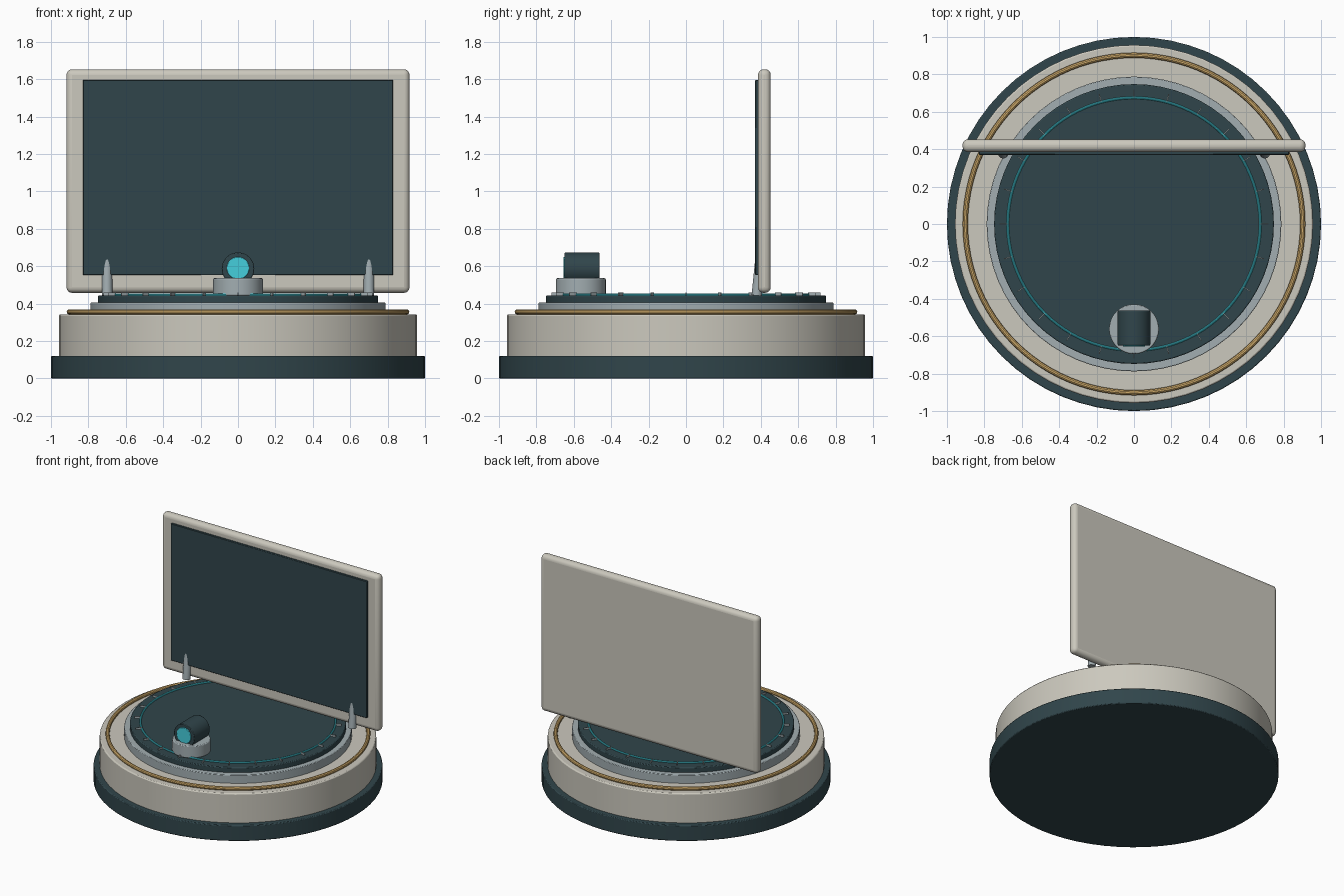
import bpy
from math import pi, cos, sin, atan

if "Cube" in bpy.data.objects:
    bpy.data.objects.remove(bpy.data.objects["Cube"])


def mat(name, rgb):
    m = bpy.data.materials.new(name)
    m.diffuse_color = (*rgb, 1)
    m.use_nodes = True
    m.node_tree.nodes["Principled BSDF"].inputs["Base Color"].default_value = m.diffuse_color
    return m


DARK = mat("dark_slate", (0.03, 0.06, 0.07))
CREAM = mat("cream", (0.60, 0.58, 0.51))
GOLD = mat("gold", (0.65, 0.42, 0.15))
CYAN = mat("cyan", (0.06, 0.62, 0.72))
GREY = mat("metal", (0.36, 0.42, 0.44))


def finish(name, material, bevel=0, segments=2):
    ob = bpy.context.object
    ob.name = name
    ob.data.materials.append(material)
    bpy.ops.object.transform_apply(location=False, rotation=False, scale=True)
    if bevel:
        b = ob.modifiers.new("bevel", 'BEVEL')
        b.width = bevel
        b.segments = segments
    bpy.ops.object.shade_smooth_by_angle(angle=0.6)
    return ob


def cyl(name, r, depth, loc, material, rot=(0, 0, 0), bevel=0, verts=64):
    bpy.ops.mesh.primitive_cylinder_add(vertices=verts, radius=r, depth=depth,
                                        location=loc, rotation=rot)
    return finish(name, material, bevel)


def disc(name, r, z0, z1, material, bevel, xy=(0, 0), verts=64):
    return cyl(name, r, z1 - z0, (*xy, (z0 + z1) / 2), material, bevel=bevel, verts=verts)


def ring(name, major, minor, z, material):
    bpy.ops.mesh.primitive_torus_add(major_segments=96, minor_segments=10,
                                     major_radius=major, minor_radius=minor, location=(0, 0, z))
    return finish(name, material)


def box(name, lo, hi, material, bevel=0, segments=2, rot=0):
    mid = [(a + b) / 2 for a, b in zip(lo, hi)]
    bpy.ops.mesh.primitive_cube_add(size=1, location=mid, rotation=(0, 0, rot))
    bpy.context.object.scale = [b - a for a, b in zip(lo, hi)]
    return finish(name, material, bevel, segments)


# stepped round base
disc("foot_plinth", 1.0, 0, 0.12, DARK, 0.006)
disc("base_body", 0.957, 0.10, 0.343, CREAM, 0.008)
ring("gold_trim_ring", 0.902, 0.014, 0.356, GOLD)
disc("metal_step", 0.788, 0.33, 0.406, GREY, 0.004)
disc("top_deck", 0.748, 0.40, 0.445, DARK, 0.006)
ring("glow_ring", 0.675, 0.007, 0.449, CYAN)

# dial ticks around the glow ring
for i in range(24):
    a = i * pi / 12
    x, y = 0.698 * cos(a), 0.698 * sin(a)
    box("dial_tick", (x - 0.022, y - 0.003, 0.443), (x + 0.022, y + 0.003, 0.459), GREY, rot=a)

# upright screen
box("screen_frame", (-0.917, 0.385, 0.458), (0.917, 0.453, 1.653), CREAM, 0.03, 4)
box("screen_panel", (-0.828, 0.37, 0.552), (0.828, 0.40, 1.597), DARK, 0.003, 1)

# leaning support posts that sink into the screen
for side in (-1, 1):
    cyl("screen_post", 0.028, 0.25, (side * 0.70, 0.391, 0.568), GREY,
        rot=(-atan(0.1), 0, 0), verts=24)

# small projector
disc("projector_base", 0.133, 0.443, 0.536, GREY, 0.006, (0, -0.562), 48)
cyl("projector_barrel", 0.087, 0.186, (0, -0.556, 0.587), DARK, (pi / 2, 0, 0), 0.004, 48)
cyl("projector_lens", 0.06, 0.02, (0, -0.646, 0.59), CYAN, (pi / 2, 0, 0), 0.003, 40)
